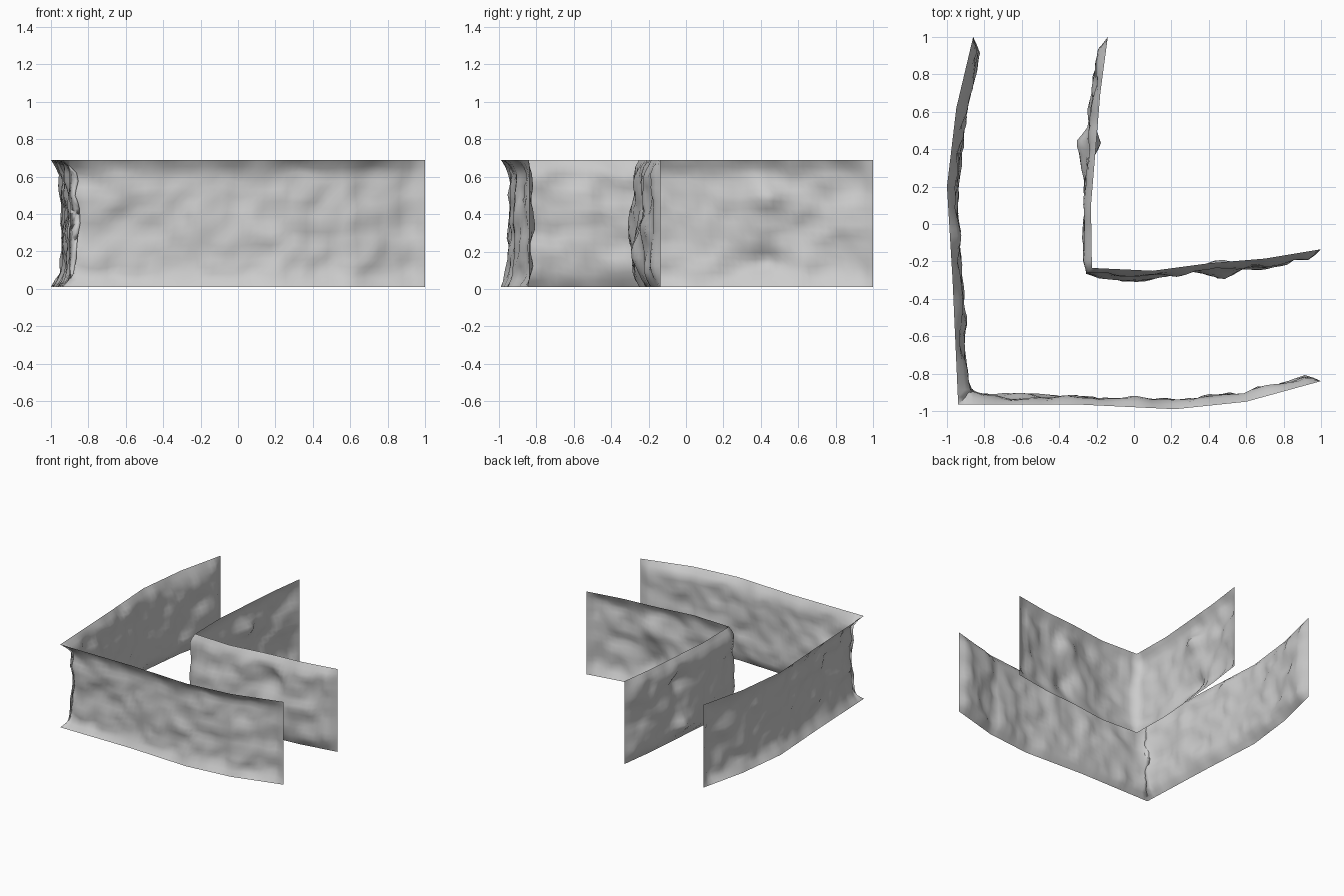
import bpy, bmesh, math
from mathutils import Vector, noise

if "Cube" in bpy.data.objects:
    bpy.data.objects.remove(bpy.data.objects["Cube"])

Z0, Z1, ROWS, STEP = 0.01, 0.69, 18, 0.04


def resample(points):
    """Split each path span into short, equal steps."""
    pts = [Vector((x, y, 0)) for x, y in points]
    out = []
    for a, b in zip(pts, pts[1:]):
        n = max(1, round((b - a).length / STEP))
        out += [a.lerp(b, i / n) for i in range(n)]
    return out + [pts[-1]]


def rock_wall(name, points, bulge, corner_bulge, seed, bumps):
    """Open sheet of rough rock with clean borders, swelling into the passage."""
    path = resample(points)
    n = len(path)
    corner = Vector((*min(points, key=lambda p: p[0] + p[1]), 0))
    bm = bmesh.new()
    grid = []
    for i, p in enumerate(path):
        a, b = path[max(i - 1, 0)], path[min(i + 1, n - 1)]
        t = (b - a).normalized()
        normal = Vector((-t.y, t.x, 0))
        end_fade = min(1, min(i, n - 1 - i) / 2)
        near = math.exp(-((p - corner).length / 0.10) ** 2)
        col = []
        for j in range(ROWS + 1):
            v = j / ROWS
            z = Z0 + (Z1 - Z0) * v
            fade = min(1, min(v, 1 - v) / 0.12) ** 0.7 * end_fade
            q = Vector((p.x, p.y, z)) + Vector((seed, seed * 2, 0))
            rough = 0.026 * noise.noise(q * 5) + 0.02 * noise.noise(q * 11)
            d = bulge + corner_bulge * near + rough
            for bx, by, bz, h, r in bumps:
                d += h * math.exp(-((Vector((p.x, p.y, z)) - Vector((bx, by, bz))).length / r) ** 2)
            pos = Vector((p.x, p.y, z)) + normal * d * fade
            # small sideways drift makes the rock ledges irregular
            pos += t * 0.02 * noise.noise(q * 8 + Vector((9, 4, 2))) * fade * (1 - near)
            pos.z += 0.018 * noise.noise(q * 8 + Vector((3, 7, 5))) * fade
            col.append(bm.verts.new(pos))
        grid.append(col)
    for c0, c1 in zip(grid, grid[1:]):
        for j in range(ROWS):
            f = bm.faces.new((c0[j], c0[j + 1], c1[j + 1], c1[j]))
            f.smooth = True
    # faces look towards the passage
    bm.normal_update()
    if (bulge > 0) != (sum((f.normal.x + f.normal.y) for f in bm.faces) > 0):
        bmesh.ops.reverse_faces(bm, faces=bm.faces[:])
    me = bpy.data.meshes.new(name)
    bm.to_mesh(me)
    bm.free()
    ob = bpy.data.objects.new(name, me)
    bpy.context.collection.objects.link(ob)
    return ob


# long wall around the outside of the bend
rock_wall("outer_rock_wall",
          [(-0.86, 1.0), (-0.95, 0.62), (-1.0, 0.2), (-0.97, -0.3), (-0.94, -0.965),
           (-0.3, -0.965), (0.22, -0.99), (0.6, -0.95), (1.0, -0.84)],
          0.045, 0.035, 3.7,
          [(-0.94, -0.96, 0.38, 0.03, 0.09), (0.93, -0.86, 0.5, 0.01, 0.08)])

# short wall around the inside of the bend
rock_wall("inner_rock_wall",
          [(-0.14, 1.0), (-0.18, 0.7), (-0.205, 0.4), (-0.23, 0.1), (-0.225, -0.235),
           (0.1, -0.25), (0.4, -0.21), (0.7, -0.185), (1.0, -0.135)],
          -0.036, 0.0, 8.2,
          [(-0.2, 0.42, 0.18, -0.06, 0.09), (-0.2, 0.44, 0.47, 0.055, 0.08),
           (0.45, -0.2, 0.2, -0.04, 0.09), (0.45, -0.2, 0.47, 0.05, 0.09),
           (0.0, -0.25, 0.3, -0.02, 0.15)])
